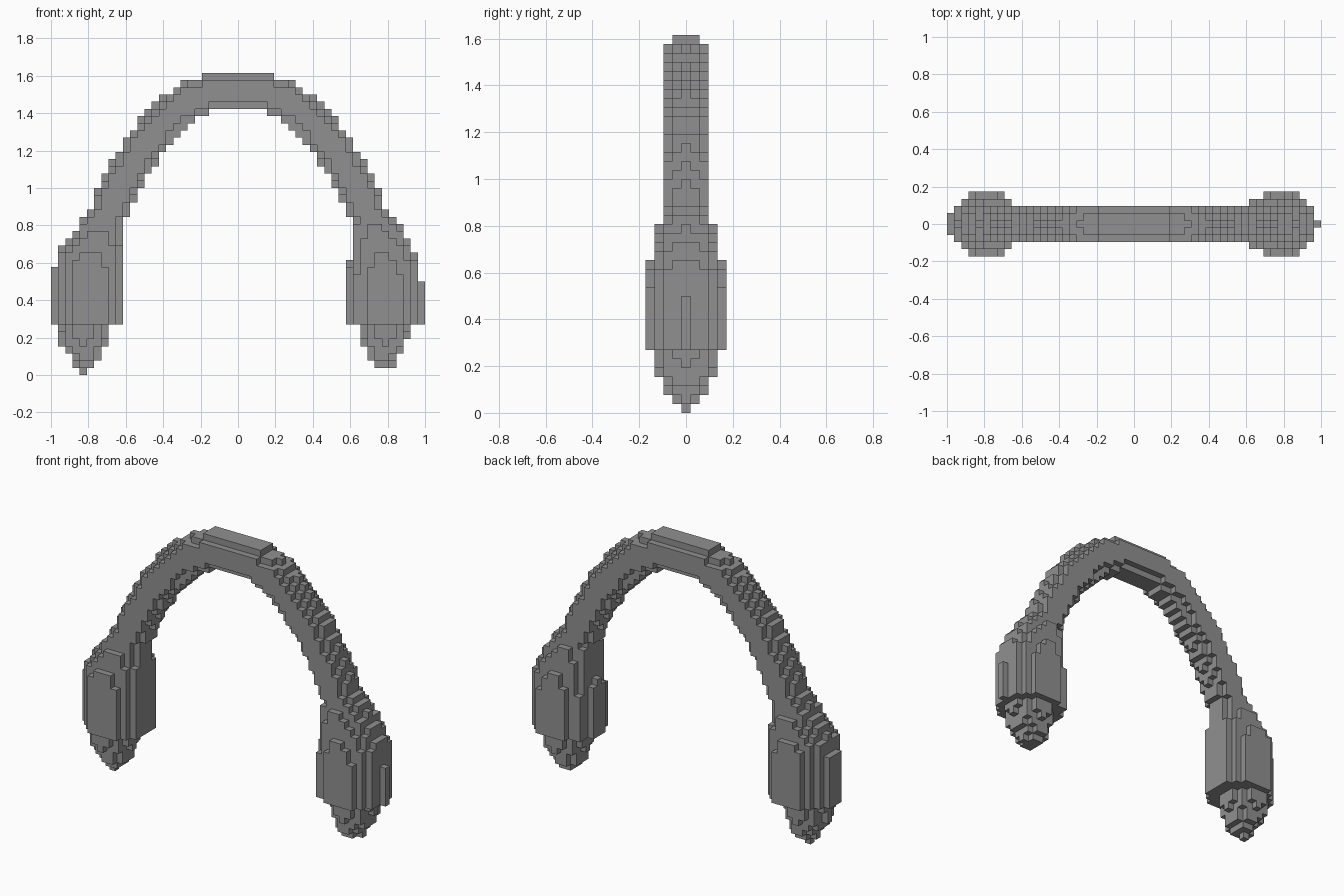
import bpy
import bmesh
from math import floor
from mathutils import Vector

if "Cube" in bpy.data.objects:
    bpy.data.objects.remove(bpy.data.objects["Cube"], do_unlink=True)

VOXEL = 2 / 52
NX, NY, NZ = 52, 9, 42

grey = bpy.data.materials.new("stone_grey")
grey.use_nodes = True
grey.diffuse_color = (0.28, 0.28, 0.28, 1)
grey.node_tree.nodes["Principled BSDF"].inputs["Base Color"].default_value = (0.28, 0.28, 0.28, 1)

# Centre line of the arch, from the crown down one side
ARCH = [(0, 1.52), (0.13, 1.515), (0.24, 1.475), (0.33, 1.415), (0.44, 1.305), (0.51, 1.215),
        (0.575, 1.11), (0.635, 1.0), (0.68, 0.9), (0.72, 0.8), (0.75, 0.7)]
ARCH_RADIUS = 0.1

# Round profiles: height, distance from the middle, radius
LEFT_POD = [(0.27, 0.78, 0.202), (0.5, 0.78, 0.202), (0.6, 0.78, 0.185), (0.69, 0.765, 0.165),
            (0.77, 0.745, 0.14), (0.85, 0.705, 0.11), (0.95, 0.655, 0.1)]
RIGHT_POD = [(0.27, 0.795, 0.196), (0.56, 0.795, 0.196), (0.65, 0.785, 0.178), (0.73, 0.76, 0.145),
             (0.81, 0.725, 0.12), (0.9, 0.68, 0.1)]
LEFT_TIP = [(0.04, 0.77, 0.045), (0.1, 0.775, 0.085), (0.18, 0.785, 0.12), (0.27, 0.788, 0.13)]
RIGHT_TIP = [(0, 0.825, 0.015), (0.06, 0.815, 0.06), (0.1, 0.815, 0.085),
             (0.17, 0.825, 0.118), (0.27, 0.825, 0.13)]


def in_profile(p, profile, side, y_scale):
    """Elliptical horizontal slices, interpolated between heights."""
    for (z0, c0, r0), (z1, c1, r1) in zip(profile, profile[1:]):
        if z0 <= p.z < z1:
            t = (p.z - z0) / (z1 - z0)
            c, r = c0 + (c1 - c0) * t, r0 + (r1 - r0) * t
            return (p.x * side - c) ** 2 + (p.y / y_scale) ** 2 <= r * r
    return False


def in_arch(p):
    """Round tube around the mirrored centre line."""
    q = Vector((abs(p.x), p.y, p.z))
    for (xa, za), (xb, zb) in zip(ARCH, ARCH[1:]):
        a, b = Vector((xa, 0, za)), Vector((xb, 0, zb))
        t = max(0, min(1, (q - a).dot(b - a) / (b - a).length_squared))
        if (q - a.lerp(b, t)).length <= ARCH_RADIUS:
            return True
    return False


PARTS = {
    "left_pod": lambda p: in_profile(p, LEFT_POD, 1, 0.89),
    "right_pod": lambda p: in_profile(p, RIGHT_POD, -1, 0.89),
    "left_tip": lambda p: in_profile(p, LEFT_TIP, 1, 1),
    "right_tip": lambda p: in_profile(p, RIGHT_TIP, -1, 1),
    "arch": in_arch,
}

# Give each filled grid cell to one part
cells = {}
for i in range(NX):
    for j in range(NY):
        for k in range(NZ):
            p = Vector((i + 0.5 - NX / 2, j + 0.5 - NY / 2, k + 0.5)) * VOXEL
            for name, inside in PARTS.items():
                if inside(p):
                    cells[i, j, k] = name
                    break


def build_part(name):
    """Draw only the outer faces of the part's cubes."""
    bm = bmesh.new()
    corners = {}

    def corner(v):
        key = tuple(floor(c + 0.5) for c in v)
        if key not in corners:
            corners[key] = bm.verts.new(Vector((key[0] - NX / 2, key[1] - NY / 2, key[2])) * VOXEL)
        return corners[key]

    for cell, owner in cells.items():
        if owner != name:
            continue
        middle = Vector(cell) + Vector((0.5, 0.5, 0.5))
        for axis in range(3):
            for sign in (-1, 1):
                n = Vector((0, 0, 0))
                n[axis] = sign
                if tuple(int(c) for c in Vector(cell) + n) in cells:
                    continue
                u = Vector((0, 0, 0))
                u[(axis + 1) % 3] = 0.5
                w = n.cross(u)
                f = middle + n * 0.5
                bm.faces.new([corner(v) for v in (f - u - w, f + u - w, f + u + w, f - u + w)])
    mesh = bpy.data.meshes.new(name)
    bm.to_mesh(mesh)
    bm.free()
    mesh.materials.append(grey)
    bpy.context.scene.collection.objects.link(bpy.data.objects.new(name, mesh))


for part in PARTS:
    build_part(part)
